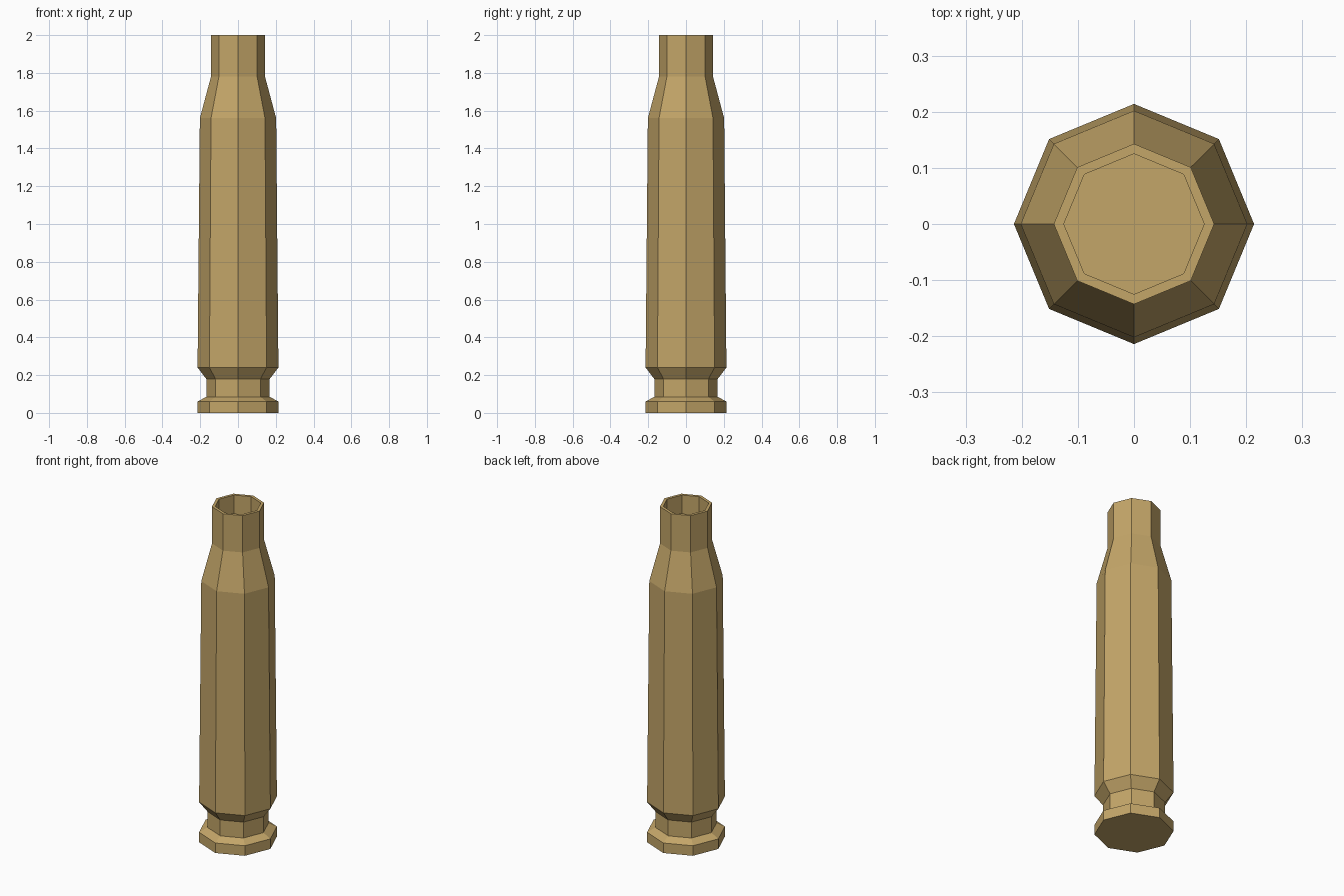
import bpy, bmesh, math

if "Cube" in bpy.data.objects:
    bpy.data.objects.remove(bpy.data.objects["Cube"])

SIDES = 8

# Profile as (radius, height): base, rim, extractor groove, body, shoulder, neck, hollow mouth
profile = [
    (0.214, 0.00), (0.214, 0.06), (0.168, 0.085), (0.168, 0.18),
    (0.214, 0.24), (0.202, 1.56), (0.143, 1.78), (0.143, 2.00),
    (0.125, 2.00), (0.125, 1.60),
]


def lathe(name, points, sides):
    bm = bmesh.new()
    rings = []
    for r, z in points:
        rings.append([bm.verts.new((r * math.cos(math.tau * i / sides),
                                    r * math.sin(math.tau * i / sides), z))
                      for i in range(sides)])
    for low, high in zip(rings, rings[1:]):
        for i in range(sides):
            j = (i + 1) % sides
            bm.faces.new((low[i], low[j], high[j], high[i]))
    # Close the base and the floor of the mouth
    bm.faces.new(rings[0][::-1])
    bm.faces.new(rings[-1])
    mesh = bpy.data.meshes.new(name)
    bm.to_mesh(mesh)
    bm.free()
    obj = bpy.data.objects.new(name, mesh)
    bpy.context.collection.objects.link(obj)
    return obj


# Brass casing
brass = bpy.data.materials.new("brass")
brass.diffuse_color = (0.55, 0.38, 0.14, 1.0)
brass.use_nodes = True
brass.node_tree.nodes["Principled BSDF"].inputs["Base Color"].default_value = brass.diffuse_color
casing = lathe("cartridge_casing", profile, SIDES)
casing.data.materials.append(brass)
